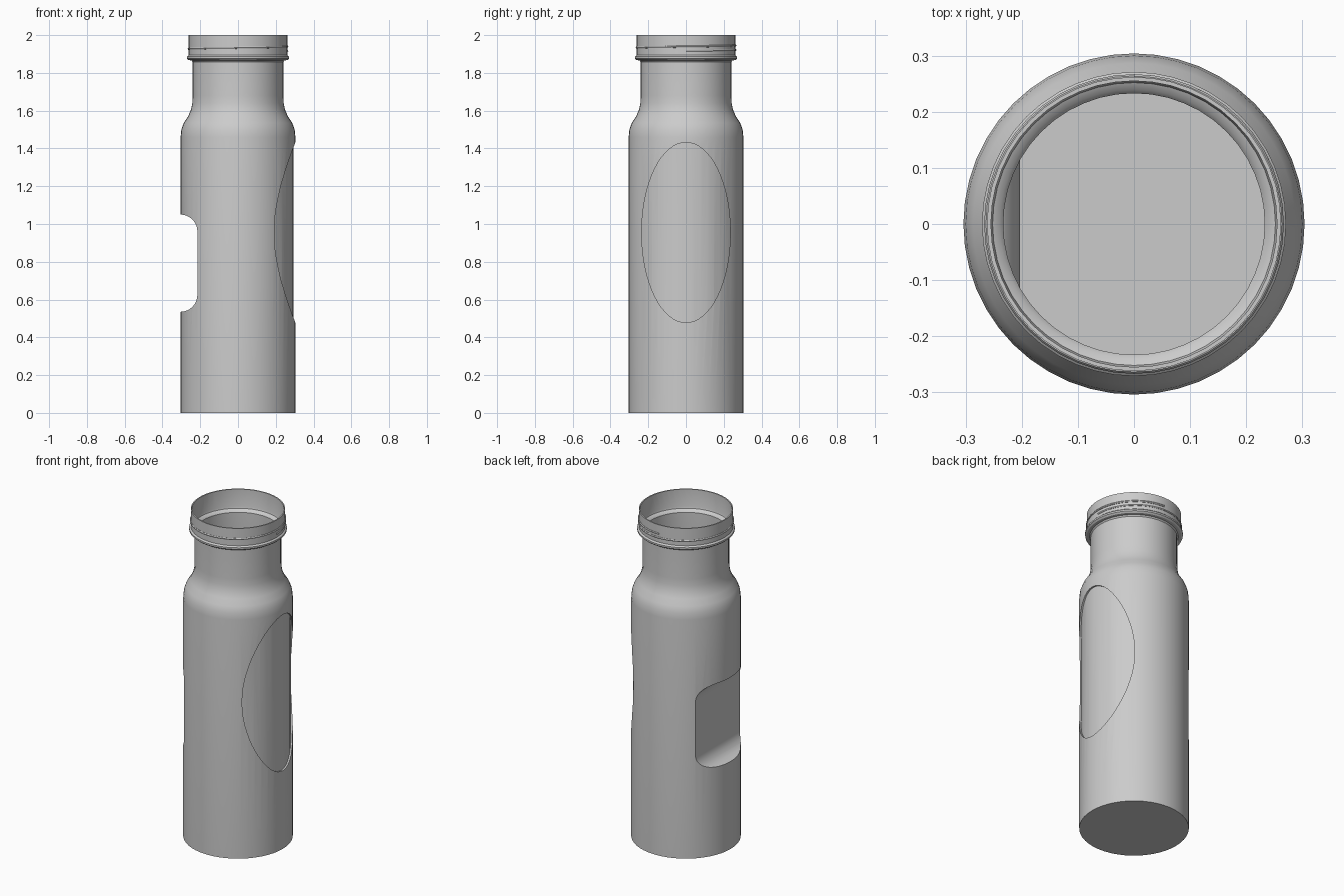
import bpy, bmesh
from math import pi, cos, sin

old = bpy.data.objects.get("Cube")
if old:
    bpy.data.objects.remove(old, do_unlink=True)

grey = bpy.data.materials.new("plain grey")
grey.use_nodes = True
grey.diffuse_color = (0.6, 0.6, 0.6, 1)
grey.node_tree.nodes["Principled BSDF"].inputs["Base Color"].default_value = (0.6, 0.6, 0.6, 1)


def finish(name, bm):
    bmesh.ops.recalc_face_normals(bm, faces=bm.faces)
    mesh = bpy.data.meshes.new(name)
    bm.to_mesh(mesh)
    bm.free()
    mesh.materials.append(grey)
    obj = bpy.data.objects.new(name, mesh)
    bpy.context.collection.objects.link(obj)
    return obj


def lathe(name, profile, steps=48):
    """Turn a closed (radius, height) outline about the z axis."""
    bm = bmesh.new()
    verts = [bm.verts.new((r, 0, z)) for r, z in profile]
    edges = [bm.edges.new(p) for p in zip(verts, verts[1:])]
    if profile[0][0] > 0:
        edges.append(bm.edges.new((verts[-1], verts[0])))
    bmesh.ops.spin(bm, geom=verts + edges, cent=(0, 0, 0), axis=(0, 0, 1),
                   angle=2 * pi, steps=steps, use_merge=True)
    bmesh.ops.remove_doubles(bm, verts=bm.verts, dist=0.0001)
    return finish(name, bm)


def prism(name, loop, direction):
    """Extrude a flat closed loop of points into a solid."""
    bm = bmesh.new()
    face = bm.faces.new([bm.verts.new(p) for p in loop])
    out = bmesh.ops.extrude_face_region(bm, geom=[face])
    moved = [v for v in out["geom"] if isinstance(v, bmesh.types.BMVert)]
    bmesh.ops.translate(bm, verts=moved, vec=direction)
    return finish(name, bm)


def boolean(obj, tool, operation="DIFFERENCE"):
    mod = obj.modifiers.new("cut", "BOOLEAN")
    mod.operation, mod.solver, mod.object = operation, "EXACT", tool
    bpy.context.view_layer.objects.active = obj
    bpy.ops.object.modifier_apply(modifier=mod.name)
    bpy.data.objects.remove(tool, do_unlink=True)


def notch(grow):
    """Side grip cutter with rounded inner corners."""
    depth, low, high, r = -0.215 + grow, 0.535 - grow, 1.05 + grow, 0.09
    loop = [(-0.5, -0.5, low)]
    for centre, start in ((low + r, -pi / 2), (high - r, 0)):
        for i in range(9):
            a = start + i * pi / 16
            loop.append((depth - r + r * cos(a), -0.5, centre + r * sin(a)))
    loop.append((-0.5, -0.5, high))
    return prism("notch_cutter", loop, (0, 1, 0))


def oval(grow, radius):
    """Curved oval recess cutter that leaves a floor at the given radius."""
    loop = []
    for i in range(64):
        a = i * pi / 32
        loop.append((0.05, (0.235 + grow) * cos(a), 0.955 + (0.477 + grow) * sin(a)))
    cutter = prism("oval_cutter", loop, (0.4, 0, 0))
    core = lathe("oval_core", [(0, 0.2), (radius, 0.2), (radius, 1.7), (0, 1.7)])
    boolean(cutter, core)
    return cutter


# Outer skin: body, shoulder, neck, bead and collar
body = lathe("bottle_body", [
    (0, 0), (0.304, 0), (0.304, 1.46), (0.3, 1.5), (0.287, 1.535), (0.264, 1.57),
    (0.249, 1.605), (0.242, 1.64), (0.24, 1.68), (0.24, 1.858), (0.246, 1.866),
    (0.262, 1.868), (0.271, 1.876), (0.271, 1.886), (0.262, 1.894), (0.262, 2), (0, 2)])

# Hollow inside
hollow = lathe("hollow", [
    (0, 0.012), (0.292, 0.012), (0.292, 1.455), (0.288, 1.493), (0.276, 1.527),
    (0.254, 1.562), (0.241, 1.6), (0.235, 1.64), (0.233, 1.68), (0.233, 1.868),
    (0.24, 1.878), (0.252, 1.884), (0.255, 1.895), (0.255, 2.1), (0, 2.1)])

boolean(body, notch(0))
boolean(body, oval(0, 0.294))
boolean(hollow, notch(0.012))
boolean(hollow, oval(0.01, 0.282))
boolean(body, hollow)

# Screw thread winding round the collar
curve = bpy.data.curves.new("screw_thread", "CURVE")
curve.dimensions = "3D"
curve.bevel_depth = 0.006
curve.bevel_resolution = 1
curve.use_fill_caps = True
path = curve.splines.new("POLY")
count = 60
path.points.add(count)
for i, point in enumerate(path.points):
    a = 2.5 * pi * i / count
    point.co = (0.261 * cos(a), 0.261 * sin(a), 1.915 + 0.03 * i / count, 1)
curve.materials.append(grey)
thread = bpy.data.objects.new("screw_thread", curve)
bpy.context.collection.objects.link(thread)

# Smooth shading with sharp cut edges
bpy.ops.object.select_all(action="DESELECT")
thread.select_set(True)
bpy.context.view_layer.objects.active = thread
bpy.ops.object.convert(target="MESH")
thread = bpy.context.view_layer.objects.active
body.select_set(True)
thread.select_set(True)
bpy.ops.object.shade_smooth_by_angle(angle=0.6)
